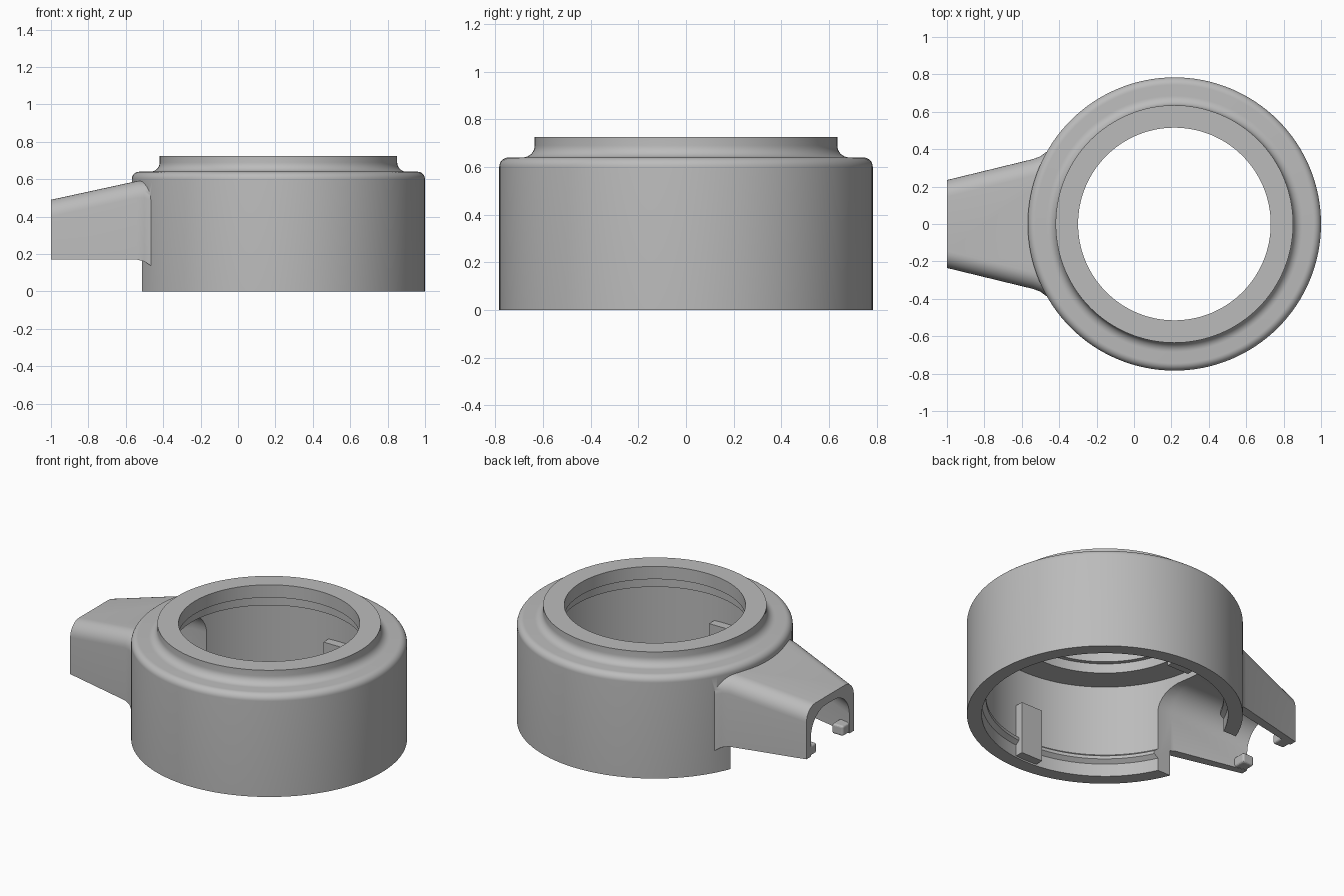
import bpy, bmesh, math

if "Cube" in bpy.data.objects:
    bpy.data.objects.remove(bpy.data.objects["Cube"], do_unlink=True)

CX = 0.216      # centre of the round housing
SIDES = 128

grey = bpy.data.materials.new("plain grey")
grey.use_nodes = True
grey.diffuse_color = (0.5, 0.5, 0.5, 1)
grey.node_tree.nodes["Principled BSDF"].inputs["Base Color"].default_value = (0.5, 0.5, 0.5, 1)


def finish(name, bm):
    bmesh.ops.recalc_face_normals(bm, faces=bm.faces)
    mesh = bpy.data.meshes.new(name)
    bm.to_mesh(mesh)
    bm.free()
    mesh.materials.append(grey)
    obj = bpy.data.objects.new(name, mesh)
    bpy.context.collection.objects.link(obj)
    return obj


def loft(name, rings):
    """Solid skinned over a list of equal-length point rings."""
    bm = bmesh.new()
    rows = [[bm.verts.new(p) for p in ring] for ring in rings]
    n = len(rows[0])
    for a, b in zip(rows, rows[1:]):
        for i in range(n):
            j = (i + 1) % n
            bm.faces.new((a[i], a[j], b[j], b[i]))
    bm.faces.new(rows[0])
    bm.faces.new(rows[-1])
    return finish(name, bm)


def turned(name, profile):
    """Solid of revolution from (radius, z) points."""
    angles = [2 * math.pi * i / SIDES for i in range(SIDES)]
    return loft(name, [[(CX + r * math.cos(a), r * math.sin(a), z) for a in angles]
                       for r, z in profile])


def arc(cr, cz, rad, start, end, steps=8):
    """Quarter-round profile points, angles in degrees."""
    out = []
    for i in range(steps + 1):
        a = math.radians(start + (end - start) * i / steps)
        out.append((cr + rad * math.cos(a), cz + rad * math.sin(a)))
    return out


def arch(x, half, top, bottom, rad):
    """Cross-section with rounded upper corners."""
    right = arc(half - rad, top - rad, rad, 0, 90)
    left = [(-y, z) for y, z in reversed(right)]
    return [(x, y, z) for y, z in [(half, bottom)] + right + left + [(-half, bottom)]]


def boolean(obj, other, operation):
    mod = obj.modifiers.new(operation, 'BOOLEAN')
    mod.operation = operation
    mod.solver = 'EXACT'
    mod.object = other
    bpy.context.view_layer.objects.active = obj
    bpy.ops.object.modifier_apply(modifier=mod.name)
    bpy.data.objects.remove(other, do_unlink=True)


def block(name, x, y, z, bevel):
    """Box from three (low, high) ranges."""
    bm = bmesh.new()
    bmesh.ops.create_cube(bm, size=1)
    for v in bm.verts:
        v.co = [lo + (c + 0.5) * (hi - lo) for c, (lo, hi) in zip(v.co, (x, y, z))]
    if bevel:
        bmesh.ops.bevel(bm, geom=bm.edges[:], offset=bevel, segments=3,
                        profile=0.5, affect='EDGES')
    return finish(name, bm)


# Round housing with a rolled shoulder and a filleted collar
housing = turned("housing", [(0.784, 0)] + arc(0.744, 0.6, 0.04, 0, 90)
                 + arc(0.685, 0.69, 0.05, 270, 180) + [(0.635, 0.725)])

# Tapered arm flaring into the housing
arm = loft("arm", [arch(x, h, t, b, 0.09) for x, h, t, b in (
    (-1, 0.235, 0.49, 0.17), (-0.54, 0.347, 0.59, 0.17), (-0.5, 0.362, 0.59, 0.16),
    (-0.47, 0.385, 0.58, 0.14), (-0.35, 0.4, 0.575, 0.13))])
boolean(housing, arm, 'UNION')

# Stepped bore with a retaining ridge near the bottom
bore = turned("bore_cutter", [
    (0.7, -0.1), (0.7, 0.08), (0.675, 0.1), (0.675, 0.12), (0.7, 0.14),
    (0.7, 0.585), (0.54, 0.585), (0.54, 0.645), (0.515, 0.645), (0.515, 0.8)])
boolean(housing, bore, 'DIFFERENCE')

# Hollow channel through the arm, open below
channel = loft("channel_cutter", [arch(x, h, t, -0.1, 0.15) for x, h, t in (
    (-1.1, 0.17, 0.42), (-0.52, 0.29, 0.535), (-0.2, 0.29, 0.535))])
boolean(housing, channel, 'DIFFERENCE')

bpy.ops.object.select_all(action='DESELECT')
housing.select_set(True)
bpy.context.view_layer.objects.active = housing
bpy.ops.object.shade_smooth_by_angle(angle=math.radians(32))

# Paired inner tabs and end clips
for side, s in (("left", 1), ("right", -1)):
    block("inner_tab_" + side, (CX - 0.075, CX + 0.075),
          sorted((s * 0.645, s * 0.72)), (0.01, 0.34), 0)
    block("end_clip_" + side, (-0.998, -0.92),
          sorted((s * 0.13, s * 0.215)), (0.172, 0.235), 0.012)
